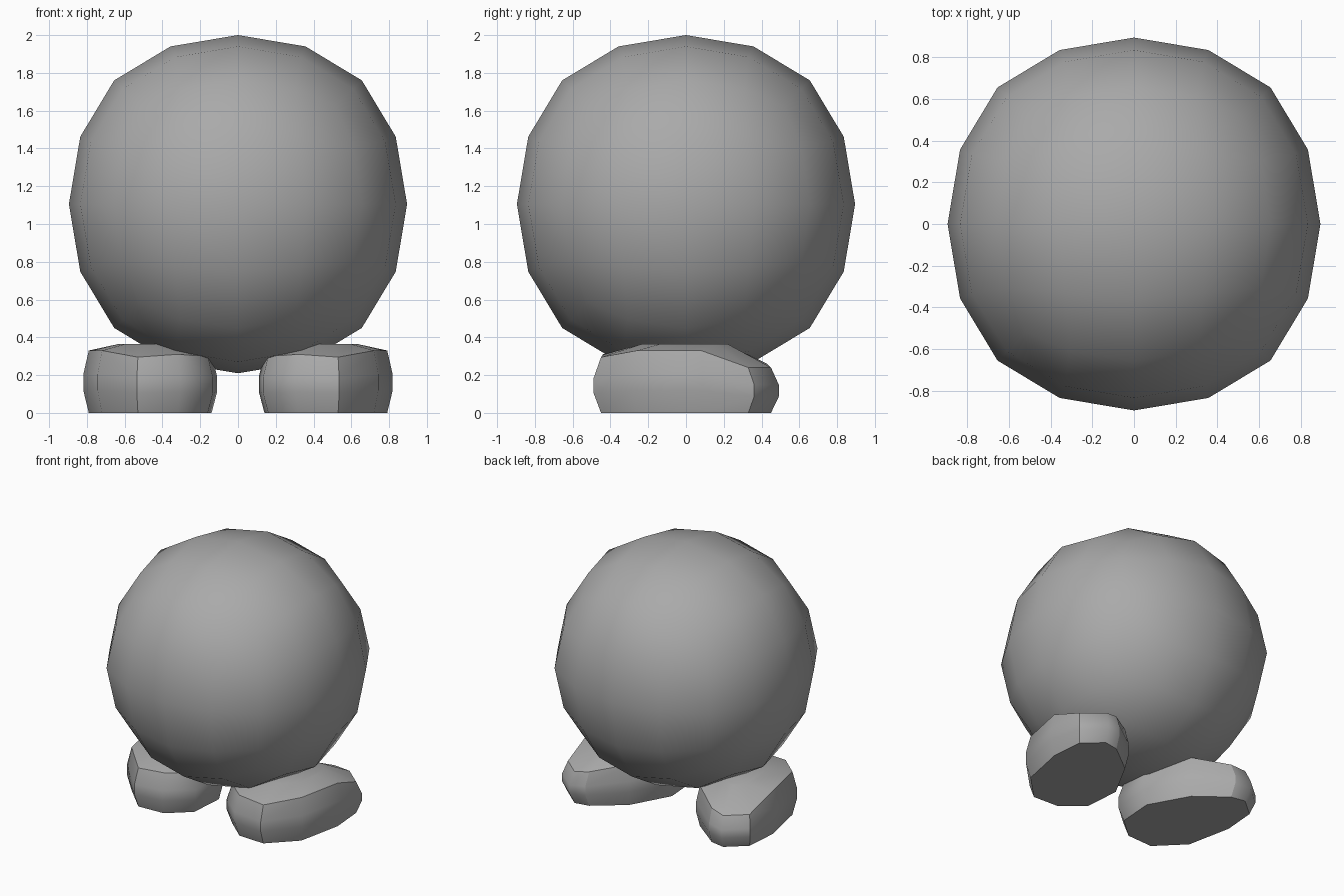
import bpy
import bmesh

old = bpy.data.objects.get("Cube")
if old:
    bpy.data.objects.remove(old, do_unlink=True)

grey = bpy.data.materials.new("grey")
grey.use_nodes = True
COLOR = (0.4, 0.4, 0.4, 1)
grey.diffuse_color = COLOR
grey.node_tree.nodes["Principled BSDF"].inputs["Base Color"].default_value = COLOR


def finish(bm, name):
    bmesh.ops.recalc_face_normals(bm, faces=bm.faces)
    for f in bm.faces:
        f.smooth = True
    mesh = bpy.data.meshes.new(name)
    bm.to_mesh(mesh)
    bm.free()
    mesh.materials.append(grey)
    obj = bpy.data.objects.new(name, mesh)
    bpy.context.collection.objects.link(obj)
    return obj


# Round body: a cube rounded by two subdivision levels
bm = bmesh.new()
bmesh.ops.create_cube(bm, size=2.038)
body = finish(bm, "body")
body.location.z = 1.105
sub = body.modifiers.new("rounding", "SUBSURF")
sub.levels = sub.render_levels = 2
sub.use_limit_surface = False

# Foot outline: x, y, rim height, whether the upright edge is sharp
OUTLINE = [
    (0.53, -0.45, 0.295, True), (0.72, -0.26, 0.33, False),
    (0.79, 0.08, 0.33, False), (0.77, 0.33, 0.24, True),
    (0.63, 0.45, 0.24, False), (0.52, 0.43, 0.26, True),
    (0.30, 0.26, 0.31, False), (0.14, -0.03, 0.31, False),
    (0.16, -0.30, 0.30, False), (0.32, -0.44, 0.31, False),
]
CX, CY = 0.47, -0.01


def foot(name, side):
    bm = bmesh.new()

    def ring(scale, height):
        return [bm.verts.new((side * (CX + (x - CX) * scale),
                              CY + (y - CY) * scale, height(h)))
                for x, y, h, _ in OUTLINE]

    # Sole, two bulging rings, rim and raised top
    rings = [ring(1, lambda h: 0), ring(1.09, lambda h: h * 0.36),
             ring(1.09, lambda h: h * 0.62), ring(1, lambda h: h),
             ring(0.5, lambda h: 0.365)]
    n = len(OUTLINE)
    for low, high in zip(rings, rings[1:]):
        for i in range(n):
            j = (i + 1) % n
            bm.faces.new((low[i], low[j], high[j], high[i]))
    bm.faces.new(rings[0])
    bm.faces.new(rings[-1])

    # Crisp sole, rim and corners
    for i in range(n):
        for r in (rings[0], rings[3]):
            bm.edges.get((r[i], r[(i + 1) % n])).smooth = False
        if OUTLINE[i][3]:
            for a, b in zip(rings[:3], rings[1:4]):
                bm.edges.get((a[i], b[i])).smooth = False
    return finish(bm, name)


foot("left_foot", 1)
foot("right_foot", -1)
